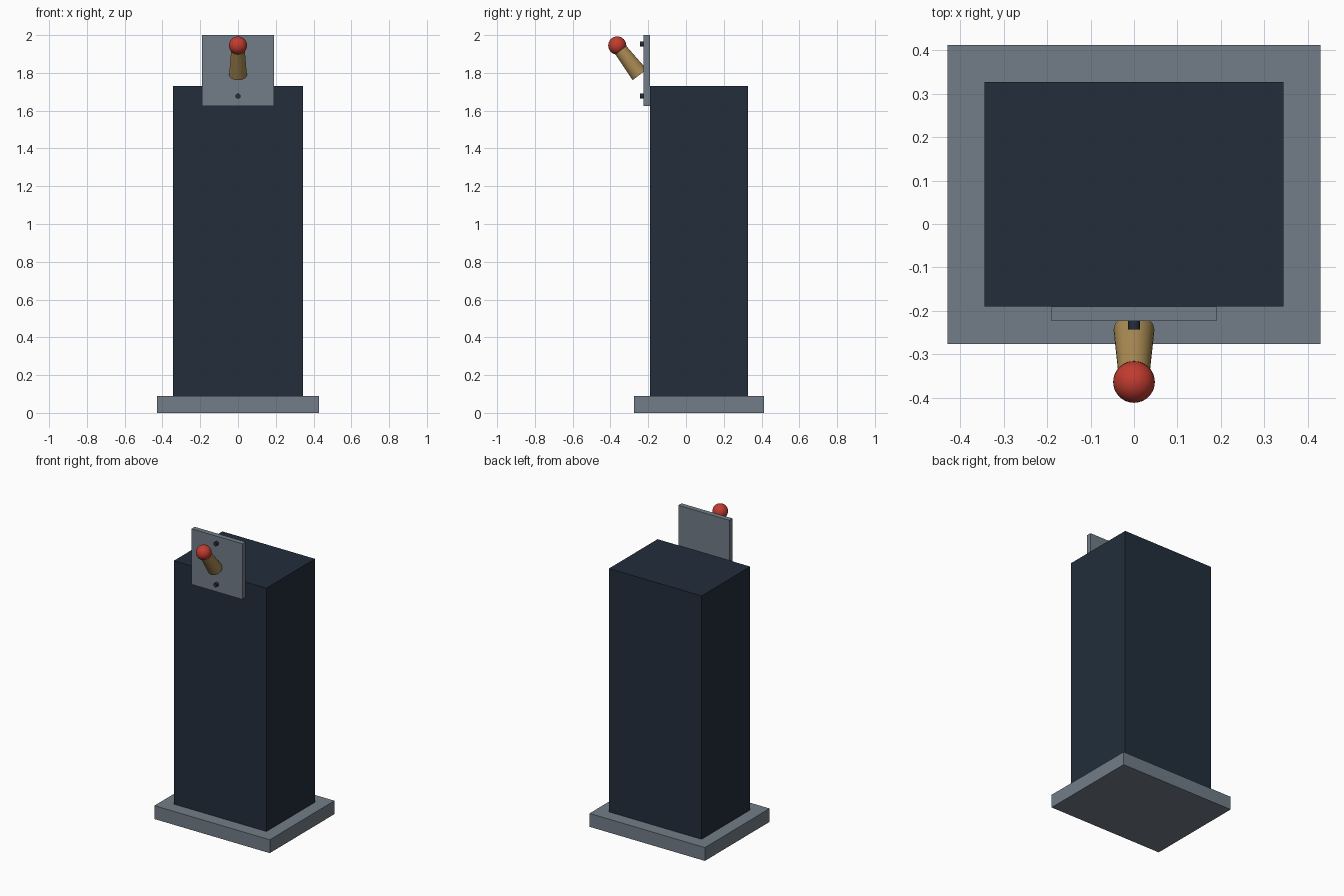
import bpy, math
from mathutils import Vector

if "Cube" in bpy.data.objects:
    bpy.data.objects.remove(bpy.data.objects["Cube"])


def material(name, rgb):
    m = bpy.data.materials.new(name)
    m.diffuse_color = (*rgb, 1)
    m.use_nodes = True
    m.node_tree.nodes["Principled BSDF"].inputs["Base Color"].default_value = m.diffuse_color
    return m


grey = material("steel grey", (0.168, 0.205, 0.245))
navy = material("dark navy", (0.016, 0.027, 0.044))
brass = material("brass", (0.39, 0.25, 0.085))
red = material("red", (0.53, 0.045, 0.03))


def box(name, lo, hi, mat):
    lo, hi = Vector(lo), Vector(hi)
    bpy.ops.mesh.primitive_cube_add(size=1, location=(lo + hi) / 2)
    o = bpy.context.object
    o.name = name
    o.scale = hi - lo
    bpy.ops.object.transform_apply(location=False, rotation=False, scale=True)
    o.data.materials.append(mat)


def rod(name, start, end, r1, r2, mat, sides):
    start, end = Vector(start), Vector(end)
    axis = end - start
    bpy.ops.mesh.primitive_cone_add(vertices=sides, radius1=r1, radius2=r2, depth=axis.length,
                                    location=(start + end) / 2,
                                    rotation=axis.to_track_quat('Z', 'Y').to_euler())
    o = bpy.context.object
    o.name = name
    o.data.materials.append(mat)
    bpy.ops.object.shade_smooth_by_angle(angle=math.radians(40))


# Pedestal
box("base_slab", (-0.43, -0.276, 0), (0.43, 0.413, 0.09), grey)
box("pedestal_body", (-0.345, -0.19, 0.002), (0.345, 0.327, 1.73), navy)

# Switch plate with two bolts
box("switch_plate", (-0.19, -0.224, 1.625), (0.19, -0.19, 2.0), grey)
for label, z in (("lower", 1.677), ("upper", 1.953)):
    rod(label + "_bolt", (0, -0.215, z), (0, -0.243, z), 0.0135, 0.0135, navy, 16)

# Tilted lever with ball knob
knob = (0, -0.364, 1.945)
rod("lever", (0, -0.245, 1.79), knob, 0.047, 0.034, brass, 32)
bpy.ops.mesh.primitive_uv_sphere_add(segments=32, ring_count=16, radius=0.048, location=knob)
ball = bpy.context.object
ball.name = "lever_knob"
ball.data.materials.append(red)
bpy.ops.object.shade_smooth()
